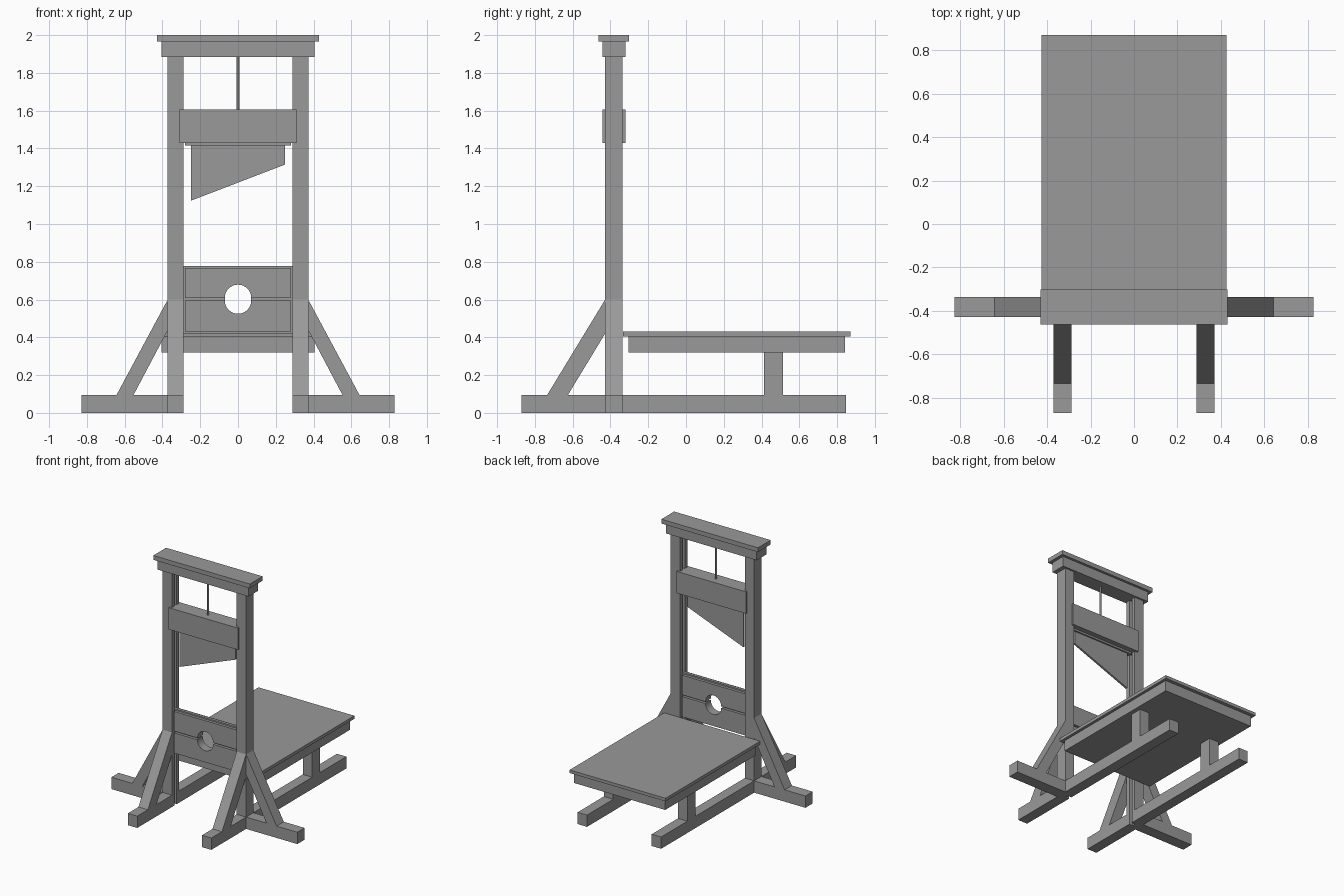
import bpy, math

cube = bpy.data.objects.get("Cube")
if cube:
    bpy.data.objects.remove(cube, do_unlink=True)

grey = bpy.data.materials.new("plain grey")
grey.use_nodes = True
colour = (0.32, 0.32, 0.32, 1)
grey.diffuse_color = colour
grey.node_tree.nodes["Principled BSDF"].inputs["Base Color"].default_value = colour


def prism(name, profile, low, high, axis):
    """Extrude a 2D profile along an axis; profile holds the other two in xyz order."""
    def point(p, d):
        c = list(p)
        c.insert("xyz".index(axis), d)
        return c
    n = len(profile)
    verts = [point(p, d) for d in (low, high) for p in profile]
    faces = [tuple(range(n)), tuple(range(2 * n - 1, n - 1, -1))]
    faces += [(i, i + n, (i + 1) % n + n, (i + 1) % n) for i in range(n)]
    area = sum(profile[i - 1][0] * profile[i][1] - profile[i][0] * profile[i - 1][1]
               for i in range(n))
    # keep face normals outward whichever way the profile runs
    if (area > 0) != (axis == "y"):
        faces = [f[::-1] for f in faces]
    mesh = bpy.data.meshes.new(name)
    mesh.from_pydata(verts, [], faces)
    mesh.materials.append(grey)
    obj = bpy.data.objects.new(name, mesh)
    bpy.context.collection.objects.link(obj)
    return obj


def box(name, x, y, z):
    return prism(name, [(x[0], y[0]), (x[1], y[0]), (x[1], y[1]), (x[0], y[1])], *z, "z")


IN, OUT = 0.288, 0.372          # upright faces across
FRONT, BACK = -0.428, -0.336    # upright faces in depth
MID = (FRONT + BACK) / 2
FOOT = 0.095
GROOVE, DEPTH = 0.014, 0.03

for side, s in (("left", 1), ("right", -1)):
    across = sorted((s * IN, s * OUT))
    # grooved upright
    section = [(IN, FRONT), (OUT, FRONT), (OUT, BACK), (IN, BACK),
               (IN, MID + GROOVE), (IN + DEPTH, MID + GROOVE),
               (IN + DEPTH, MID - GROOVE), (IN, MID - GROOVE)]
    prism(side + "_upright", [(s * x, y) for x, y in section], 0, 1.885, "z")
    # ground beams
    box(side + "_front_foot", across, (-0.87, FRONT), (0, FOOT))
    box(side + "_long_foot", across, (BACK, 0.847), (0, FOOT))
    box(side + "_side_foot", sorted((s * OUT, s * 0.828)), (FRONT, BACK), (0, FOOT))
    # sloping braces
    prism(side + "_side_brace", [(s * OUT, 0.6), (s * 0.643, FOOT),
                                 (s * 0.553, FOOT), (s * OUT, 0.437)], FRONT, BACK, "y")
    prism(side + "_front_brace", [(FRONT, 0.6), (-0.735, FOOT),
                                  (-0.625, FOOT), (FRONT, 0.42)], *across, "x")
    # bench leg
    box(side + "_bench_leg", across, (0.413, 0.514), (FOOT, 0.32))

# top beam and cap
box("top_beam", (-0.405, 0.405), (-0.443, -0.321), (1.885, 1.965))
box("top_cap", (-0.43, 0.43), (-0.463, -0.301), (1.965, 2))

# bench
box("bench_frame", (-0.405, 0.405), (-0.305, 0.843), (0.32, 0.405))
box("bench_top", (-0.427, 0.427), (-0.333, 0.87), (0.405, 0.43))

# sliding weight, clamp and slanted blade
box("blade_weight", (-0.31, 0.31), (-0.443, -0.321), (1.43, 1.605))
box("blade_clamp", (-0.28, 0.28), (MID - 0.02, MID + 0.02), (1.415, 1.43))
prism("blade", [(-0.25, 1.415), (-0.25, 1.123), (0.25, 1.315), (0.25, 1.415)],
      MID - 0.008, MID + 0.008, "y")

# rope
bpy.ops.mesh.primitive_cylinder_add(vertices=12, radius=0.007, depth=0.28,
                                    location=(0, MID, 1.745))
rope = bpy.context.object
rope.name = "rope"
rope.data.materials.append(grey)
bpy.ops.object.shade_smooth_by_angle()


def neck_board(name, half_width, edge, seam, centre, thick):
    """Board with a half-round notch at its seam side."""
    up = 1 if edge > seam else -1
    arc = [(0.07 * math.cos(a), centre + up * 0.07 * math.sin(a))
           for a in (math.pi * i / 16 for i in range(17))]
    notch = [(half_width, seam)]
    if abs(seam - centre) > 0.001:
        notch.append((0.07, seam))
    notch += arc
    if abs(seam - centre) > 0.001:
        notch.append((-0.07, seam))
    notch += [(-half_width, seam), (-half_width, edge), (half_width, edge)]
    prism(name, notch, MID - thick, MID + thick, "y")


# neck boards, each with a thin tongue running in the grooves
for name, edge, tongue, centre in (("upper", 0.767, 0.778, 0.609),
                                   ("lower", 0.432, 0.42, 0.595)):
    neck_board(name + "_neck_board", 0.28, edge, centre, centre, 0.034)
    neck_board(name + "_neck_tongue", 0.312, tongue, 0.602, centre, 0.012)
